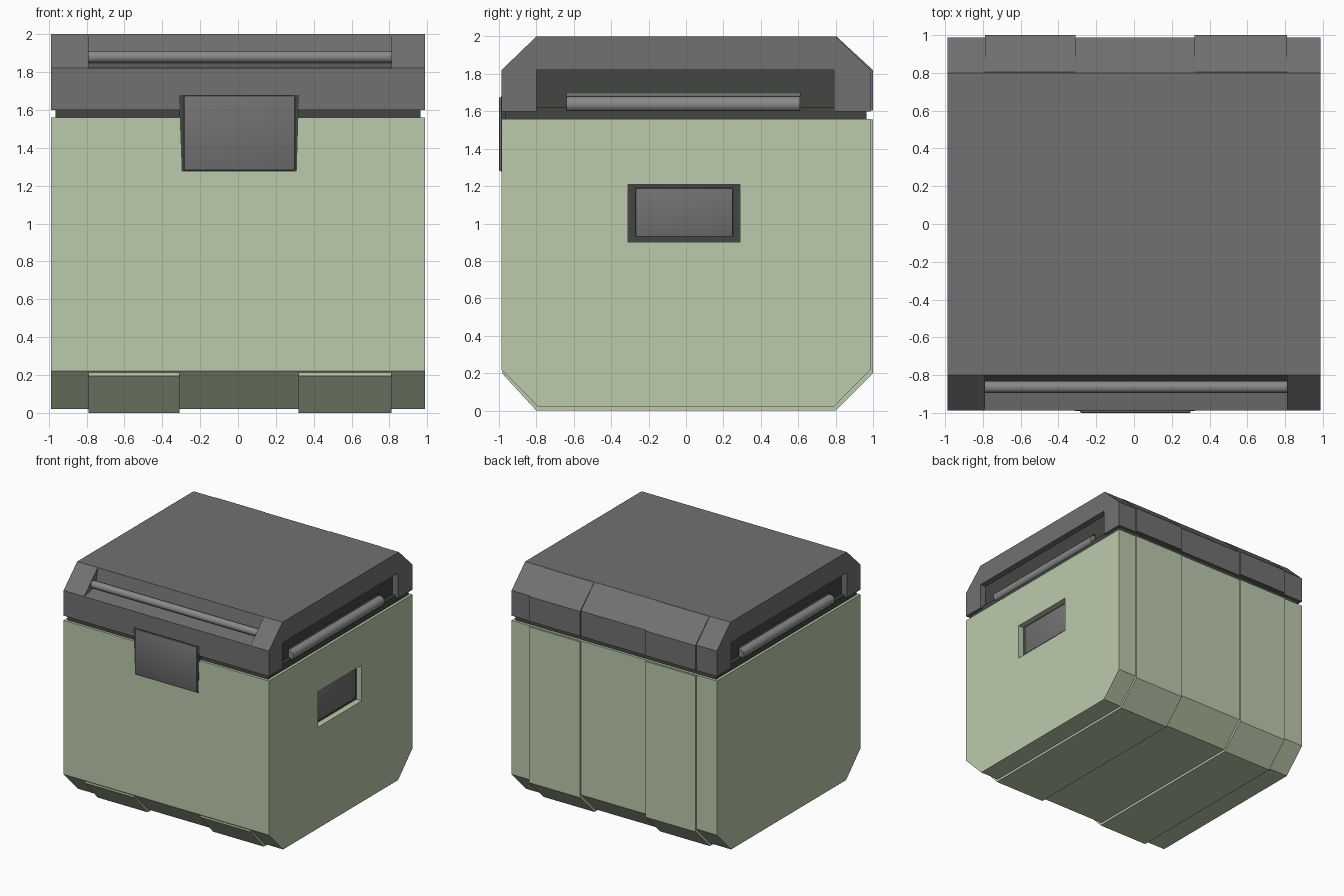
import bpy, bmesh, math

if "Cube" in bpy.data.objects:
    bpy.data.objects.remove(bpy.data.objects["Cube"])


def mat(name, rgb):
    m = bpy.data.materials.new(name)
    m.diffuse_color = (*rgb, 1)
    m.use_nodes = True
    m.node_tree.nodes["Principled BSDF"].inputs["Base Color"].default_value = m.diffuse_color
    return m


GREEN = mat("pale_green", (0.50, 0.59, 0.41))
GREY = mat("mid_grey", (0.165, 0.165, 0.165))
DARK = mat("dark_trim", (0.055, 0.062, 0.055))
STEEL = mat("bar_grey", (0.25, 0.25, 0.25))


def finish(name, bm, material):
    bmesh.ops.recalc_face_normals(bm, faces=bm.faces)
    me = bpy.data.meshes.new(name)
    bm.to_mesh(me)
    bm.free()
    ob = bpy.data.objects.new(name, me)
    bpy.context.collection.objects.link(ob)
    if material:
        me.materials.append(material)
    return ob


def prism(name, profile, x0, x1, material=None):
    """Extrude a (y, z) profile along x."""
    bm = bmesh.new()
    f = bm.faces.new([bm.verts.new((x0, y, z)) for y, z in profile])
    ext = bmesh.ops.extrude_face_region(bm, geom=[f])["geom"]
    bmesh.ops.translate(bm, vec=(x1 - x0, 0, 0),
                        verts=[v for v in ext if isinstance(v, bmesh.types.BMVert)])
    return finish(name, bm, material)


def rect(y0, y1, z0, z1):
    return [(y0, z0), (y1, z0), (y1, z1), (y0, z1)]


def ring(name, outer, inner, x0, x1, material=None):
    """Rectangular frame standing in the yz plane."""
    bm = bmesh.new()
    loops = [[bm.verts.new((x, y, z)) for y, z in r]
             for x, r in ((x0, outer), (x1, outer), (x1, inner), (x0, inner))]
    for a in range(4):
        p, q = loops[a], loops[(a + 1) % 4]
        for i in range(4):
            j = (i + 1) % 4
            bm.faces.new((p[i], p[j], q[j], q[i]))
    return finish(name, bm, material)


def rod(name, p, length, radius, axis, material):
    bpy.ops.mesh.primitive_cylinder_add(
        vertices=20, radius=radius, depth=length, location=p,
        rotation=(0, math.pi / 2, 0) if axis == "x" else (math.pi / 2, 0, 0))
    ob = bpy.context.object
    ob.name = name
    ob.data.materials.append(material)
    bpy.ops.object.shade_smooth_by_angle()
    return ob


def activate(ob):
    bpy.ops.object.select_all(action="DESELECT")
    ob.select_set(True)
    bpy.context.view_layer.objects.active = ob


def cut(target, cutter):
    activate(target)
    m = target.modifiers.new("cut", "BOOLEAN")
    m.operation, m.solver, m.object = "DIFFERENCE", "EXACT", cutter
    bpy.ops.object.modifier_apply(modifier=m.name)
    bpy.data.objects.remove(cutter)


def bevel(ob, width):
    activate(ob)
    m = ob.modifiers.new("bevel", "BEVEL")
    m.width, m.segments = width, 2
    bpy.ops.object.modifier_apply(modifier=m.name)
    bpy.ops.object.shade_smooth_by_angle()


X, Y = 0.988, 0.987
OUTER = rect(-0.80, 0.79, 0.23, 1.82)
INNER = rect(-0.64, 0.61, 0.37, 1.90)
PANEL = rect(-0.64, 0.61, 0.37, 1.70)

# main shells: body, lid and the dark seal between them
body = prism("body", [(-Y, 0.22), (-0.79, 0.02), (0.79, 0.02), (Y, 0.22),
                      (Y, 1.56), (-Y, 1.56)], -X, X, GREEN)
lid = prism("lid", [(-Y, 1.60), (Y, 1.60), (Y, 1.82), (0.80, 2.0),
                    (-0.80, 2.0), (-Y, 1.82)], -X, X, GREY)
seal = prism("seal", rect(-0.965, 0.965, 1.54, 1.62), -0.965, 0.965, DARK)

# raised ribs round the bottom and back
for i, (a, b) in enumerate(((-0.79, -0.31), (0.32, 0.81))):
    prism(f"body_rib_{i}", [(-0.98, 0.195), (-0.80, 0), (0.80, 0), (1.0, 0.20),
                            (1.0, 1.555), (-0.98, 1.555)], a, b, GREEN)
    prism(f"lid_rib_{i}", [(0.7, 1.605), (1.0, 1.605), (1.0, 1.82),
                           (0.806, 1.999), (0.7, 1.99)], a, b, GREY)

# side channels, dark frames and rounded lid bars, both sides
for s, side in ((1, "right"), (-1, "left")):
    for part in (body, seal):
        cut(part, ring("channel_cutter", OUTER, INNER, s * 0.925, s * 1.1))
    cut(lid, prism("lid_cutter", OUTER, s * 0.925, s * 1.1))
    ring(f"{side}_frame", OUTER, PANEL, s * 0.92, s * 0.936, DARK)
    rod(f"{side}_lid_bar", (s * 0.942, -0.015, 1.638), 1.25, 0.042, "y", STEEL)

# label pocket in the right panel
cut(body, prism("pocket_cutter", rect(-0.31, 0.29, 0.90, 1.21), 0.925, 1.1))
prism("label_backing", rect(-0.31, 0.29, 0.90, 1.21), 0.92, 0.936, DARK)
bevel(prism("label_plate", rect(-0.27, 0.25, 0.93, 1.19), 0.93, 0.957, GREY), 0.006)

# carry handle notch and rod along the front of the lid
cut(lid, prism("notch_cutter", [(-0.80, 2.05), (-0.80, 2.0), (-0.83, 1.85),
                                (-Y, 1.82), (-1.1, 1.80), (-1.1, 2.05)], -0.79, 0.81))
rod("handle_rod", (0.01, -0.863, 1.88), 1.60, 0.032, "x", STEEL)

# front latch: dark tapered surround and grey plate
bm = bmesh.new()
top = [(-0.312, 1.68), (0.322, 1.68), (0.31, 1.275), (-0.297, 1.275)]
f = bm.faces.new([bm.verts.new((x, -0.99, z)) for x, z in top])
e = bmesh.ops.extrude_face_region(bm, geom=[f])["geom"]
bmesh.ops.translate(bm, vec=(0, 0.05, 0),
                    verts=[v for v in e if isinstance(v, bmesh.types.BMVert)])
finish("latch_surround", bm, DARK)
plate = prism("latch_plate", rect(-1.0, -0.95, 1.28, 1.675), -0.285, 0.30, GREY)
bevel(plate, 0.006)
